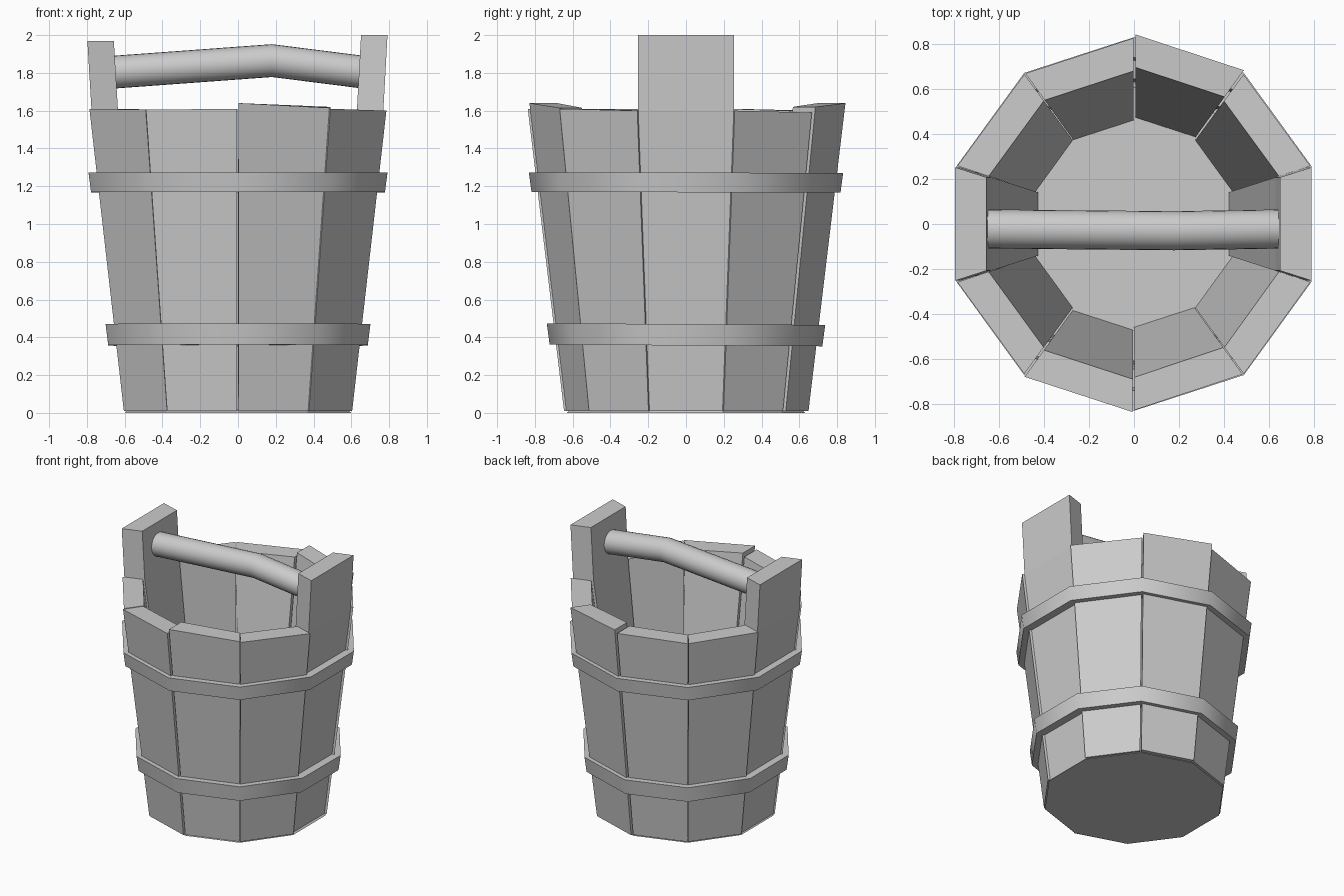
import bpy, bmesh
from math import sin, cos, pi, radians, hypot

if "Cube" in bpy.data.objects:
    bpy.data.objects.remove(bpy.data.objects["Cube"])


def finish(name, bm, smooth=None):
    bmesh.ops.recalc_face_normals(bm, faces=bm.faces)
    me = bpy.data.meshes.new(name)
    bm.to_mesh(me)
    bm.free()
    ob = bpy.data.objects.new(name, me)
    bpy.context.collection.objects.link(ob)
    if smooth:
        bpy.ops.object.select_all(action='DESELECT')
        ob.select_set(True)
        bpy.context.view_layer.objects.active = ob
        bpy.ops.object.shade_smooth_by_angle(angle=radians(smooth))
    return ob


def loft(name, rings, closed=False, smooth=None):
    """Skin a list of rings; cap the ends, or join last to first."""
    bm = bmesh.new()
    vs = [[bm.verts.new(p) for p in r] for r in rings]
    n = len(vs[0])
    pairs = list(zip(vs, vs[1:])) + ([(vs[-1], vs[0])] if closed else [])
    for a, b in pairs:
        for i in range(n):
            j = (i + 1) % n
            bm.faces.new((a[i], a[j], b[j], b[i]))
    if not closed:
        bm.faces.new(vs[0])
        bm.faces.new(vs[-1])
    return finish(name, bm, smooth)


def polar(r, deg, z):
    return (r * cos(radians(deg)), r * sin(radians(deg)), z)


def decagon(r, z, tilt=0.0):
    pts = [polar(r, 18 + 36 * i, z) for i in range(10)]
    return [(x, y, h + tilt * y) for x, y, h in pts]


def r_out(z):
    return 0.635 + 0.192 * z / 1.6


def r_in(z):
    return 0.46 + 0.22 * z / 1.6


def stave(name, deg, z_low, z_high, shift=0.0, post=None):
    """One wedge-shaped board; post = height of an upright extension."""
    a, b = deg - 17.8, deg + 17.8
    dx, dy, _ = polar(shift, deg, 0)

    def ring(za, zb):
        pts = [polar(r_out(za), a, za), polar(r_out(zb), b, zb),
               polar(r_in(zb), b, zb), polar(r_in(za), a, za)]
        return [(x + dx, y + dy, z) for x, y, z in pts]

    rings = [ring(0.01, 0.01), ring(z_low, z_high)]
    if post:
        ox, oy, _ = polar(0.022, deg, 0)
        rings.append([(x + ox, y + oy, post) for x, y, z in rings[-1]])
    return loft(name, rings)


# Staves: angle, top height at each edge, outward shift
for i, (deg, z0, z1, s) in enumerate([
        (36, 1.60, 1.59, 0), (72, 1.62, 1.64, 0.013), (108, 1.61, 1.60, 0),
        (144, 1.60, 1.61, 0), (216, 1.61, 1.605, 0),
        (252, 1.605, 1.61, 0.01), (288, 1.64, 1.615, -0.003),
        (324, 1.61, 1.60, 0)]):
    stave(f"stave_{i + 1}", deg, z0, z1, s)

# Tall staves carrying the handle
stave("right_post", 0, 1.6, 1.6, -0.018, 2.0)
stave("left_post", 180, 1.6, 1.6, -0.012, 1.97)

# Floor
loft("floor", [decagon(0.63, 0.0), decagon(0.61, 0.02)])

# Hoops
for name, z0, z1, ra, rb, tilt in [
        ("upper_hoop", 1.168, 1.272, 0.818, 0.832, -0.002),
        ("lower_hoop", 0.357, 0.47, 0.722, 0.737, -0.006)]:
    loft(name, [decagon(ra, z0, tilt), decagon(rb, z1, tilt),
                decagon(rb - 0.09, z1, tilt), decagon(ra - 0.09, z0, tilt)],
         closed=True, smooth=40)

# Handle: bent round bar
N, R = 24, 0.087
loft("handle", [[(x, y + R * cos(2 * pi * k / N), z + R * sin(2 * pi * k / N))
                 for k in range(N)]
                for x, y, z in [(-0.67, -0.022, 1.803), (0.18, -0.03, 1.865),
                                (0.67, -0.022, 1.803)]], smooth=40)
